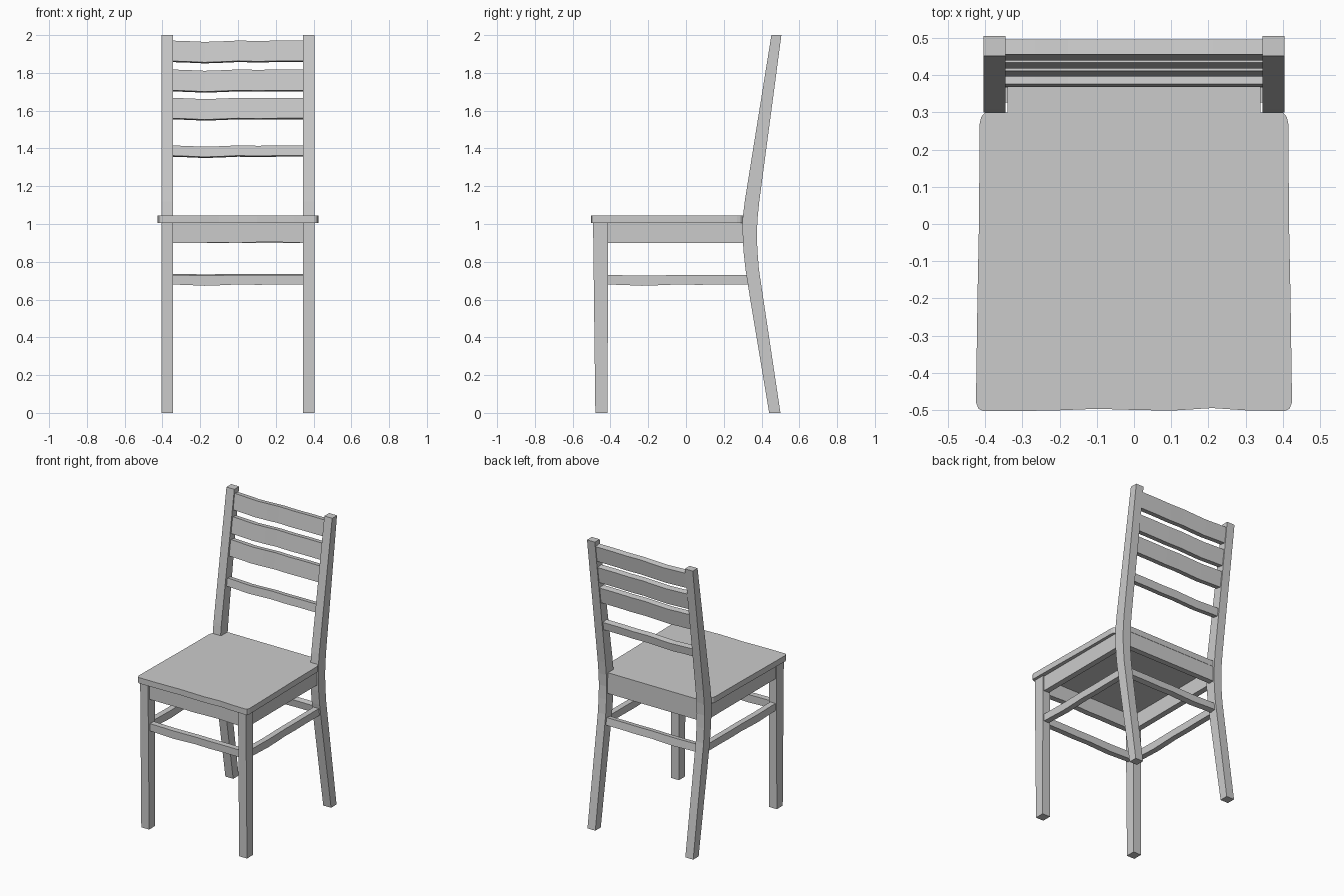
import bpy
import bmesh

if "Cube" in bpy.data.objects:
    bpy.data.objects.remove(bpy.data.objects["Cube"])

LEG_IN, LEG_OUT = 0.345, 0.405
# gentle hand-worn sag along a rail: (position -1..1, height offset)
SAG = [(-1, 0), (-0.75, -0.003), (-0.5, -0.007), (-0.25, -0.004), (0, 0),
       (0.3, -0.002), (0.6, 0.0), (1, 0)]


def loft(name, rings):
    """Skin a list of equal-length point rings into a capped solid."""
    bm = bmesh.new()
    loops = [[bm.verts.new(p) for p in ring] for ring in rings]
    n = len(loops[0])
    for a, b in zip(loops, loops[1:]):
        for i in range(n):
            j = (i + 1) % n
            bm.faces.new((a[i], a[j], b[j], b[i]))
    bm.faces.new(loops[0])
    bm.faces.new(loops[-1])
    bmesh.ops.recalc_face_normals(bm, faces=bm.faces)
    mesh = bpy.data.meshes.new(name)
    bm.to_mesh(mesh)
    bm.free()
    obj = bpy.data.objects.new(name, mesh)
    bpy.context.collection.objects.link(obj)
    return obj


def rail(name, axis, start, end, depth, z0, z1, lean=0.0, top=1.0, bottom=1.0):
    """Wavy bar along x or y; depth is its (front, back) at the bottom edge."""
    d0, d1 = depth
    w = d1 - d0
    shift = lean * (z1 - z0)
    rings = []
    for t, s in SAG:
        p = start + (end - start) * (t + 1) / 2
        lo, hi = z0 + s * bottom, z1 + s * top
        quad = [(d0, lo), (d1, lo - lean * w),
                (d1 + shift, hi - lean * w), (d0 + shift, hi)]
        rings.append([(p, d, z) if axis == 'x' else (d, p, z) for d, z in quad])
    return loft(name, rings)


# legs: (z, front y, back y) down each profile
front_profile = [(0, -0.48, -0.415), (1.006, -0.492, -0.413)]
back_profile = [(0, 0.44, 0.5), (0.62, 0.337, 0.407), (0.76, 0.315, 0.386),
                (0.86, 0.304, 0.378), (0.95, 0.3, 0.375), (1.03, 0.3, 0.379),
                (1.12, 0.311, 0.388), (2.0, 0.452, 0.505)]
for side, sx in (("left", -1), ("right", 1)):
    for part, profile in (("front_leg", front_profile), ("back_leg", back_profile)):
        loft(f"{part}_{side}", [
            [(sx * LEG_IN, a, z), (sx * LEG_OUT, a, z),
             (sx * LEG_OUT, b, z), (sx * LEG_IN, b, z)] for z, a, b in profile])

    # side apron and side stretcher
    inner, outer = sorted((sx * 0.355, sx * 0.395))
    rail(f"side_apron_{side}", 'y', -0.42, 0.31, (inner, outer), 0.9, 1.006,
         top=0, bottom=0)
    rail(f"side_stretcher_{side}", 'y', -0.42, 0.33, (inner, outer), 0.68, 0.73,
         top=0.5)

# seat outline: notched round the back legs, rounded corners, wavy front edge
right_half = [(0.405, -0.503), (0.418, -0.497), (0.425, -0.48), (0.421, -0.2),
              (0.417, 0.0), (0.415, 0.27), (0.411, 0.288), (0.4, 0.3),
              (0.34, 0.3), (0.34, 0.369)]
left_half = [(-x, y) for x, y in reversed(right_half)]
front_edge = [(-0.3, -0.503), (-0.2, -0.501), (-0.1, -0.497), (0.0, -0.5),
              (0.1, -0.502), (0.21, -0.495), (0.3, -0.501)]
outline = right_half + left_half + front_edge
loft("seat", [[(x, y, z) for x, y in outline] for z in (1.005, 1.045)])

# cross members between the legs
X = LEG_IN + 0.01
rail("front_apron", 'x', X, -X, (-0.475, -0.435), 0.9, 1.006, top=0, bottom=-0.8)
rail("back_apron", 'x', -X, X, (0.327, 0.367), 0.9, 1.006, top=0, bottom=0)
rail("front_stretcher", 'x', -X, X, (-0.47, -0.43), 0.68, 0.73, top=0.4)
rail("back_stretcher", 'x', -X, X, (0.343, 0.383), 0.68, 0.73, lean=-0.15, top=0.4)

# back slats, leaning with the posts
LEAN = 0.144
for i, (z0, z1) in enumerate([(1.362, 1.416), (1.56, 1.668),
                              (1.708, 1.818), (1.863, 1.971)], 1):
    y = 0.375 + LEAN * (z0 - 1.41)
    rail(f"back_slat_{i}", 'x', -X, X, (y, y + 0.04), z0, z1, lean=LEAN)
